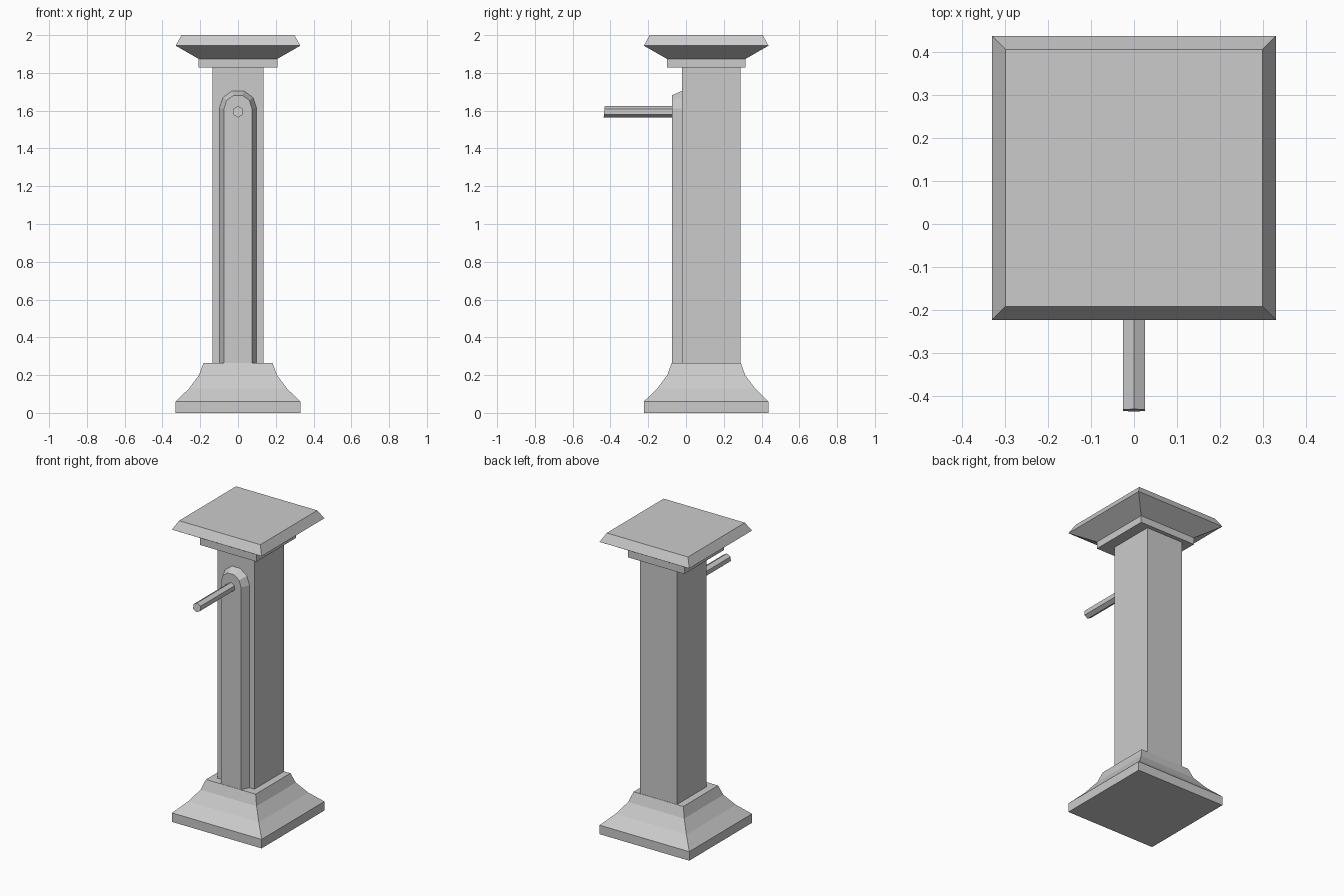
import bpy
from math import cos, sin, pi

if "Cube" in bpy.data.objects:
    bpy.data.objects.remove(bpy.data.objects["Cube"])

CY = 0.107  # y of the pillar axis


def loft(name, rings):
    """Solid skinned through rings of equal point count, with capped ends."""
    n = len(rings[0])
    verts = [p for ring in rings for p in ring]
    faces = [(k * n + i, k * n + (i + 1) % n, (k + 1) * n + (i + 1) % n, (k + 1) * n + i)
             for k in range(len(rings) - 1) for i in range(n)]
    faces += [tuple(reversed(range(n))), tuple(range(len(verts) - n, len(verts)))]
    mesh = bpy.data.meshes.new(name)
    mesh.from_pydata(verts, [], faces)
    obj = bpy.data.objects.new(name, mesh)
    bpy.context.collection.objects.link(obj)
    return obj


def rect(hx, y0, y1, z):
    return [(-hx, y0, z), (hx, y0, z), (hx, y1, z), (-hx, y1, z)]


def square_stack(name, profile):
    """Square part from (half width, height) profile points."""
    return loft(name, [rect(h, CY - h, CY + h, z) for h, z in profile])


# Plinth with concave flare
square_stack("base", [(0.33, 0), (0.33, 0.06), (0.26, 0.128), (0.206, 0.2), (0.183, 0.265)])

# Square shaft, flush with the back of the base top
loft("shaft", [rect(0.136, -0.021, 0.288, z) for z in (0.265, 1.83)])

# Neck block and bevelled cap
square_stack("neck", [(0.208, 1.828), (0.208, 1.874)])
square_stack("cap", [(0.208, 1.874), (0.33, 1.944), (0.299, 2.0)])


# Raised arched panel with chamfered border
def arch(r, y):
    pts = [(r, y, 0.265)]
    pts += [(r * cos(i * pi / 5), y, 1.611 + r * sin(i * pi / 5)) for i in range(6)]
    return pts + [(-r, y, 0.265)]


loft("arched_panel", [arch(0.074, -0.074), arch(0.099, -0.021)][::-1])


# Six-sided peg with a slightly slanted tip
def hexagon(y, slant):
    return [(0.03 * sin(i * pi / 3), y + slant * cos(i * pi / 3), 1.594 + 0.03 * cos(i * pi / 3))
            for i in range(6)]


loft("peg", [hexagon(-0.433, 0.003), hexagon(-0.07, 0)])

# Make all normals point outward
import bmesh
for obj in bpy.context.collection.objects:
    bm = bmesh.new()
    bm.from_mesh(obj.data)
    bmesh.ops.recalc_face_normals(bm, faces=bm.faces)
    bm.to_mesh(obj.data)
    bm.free()
